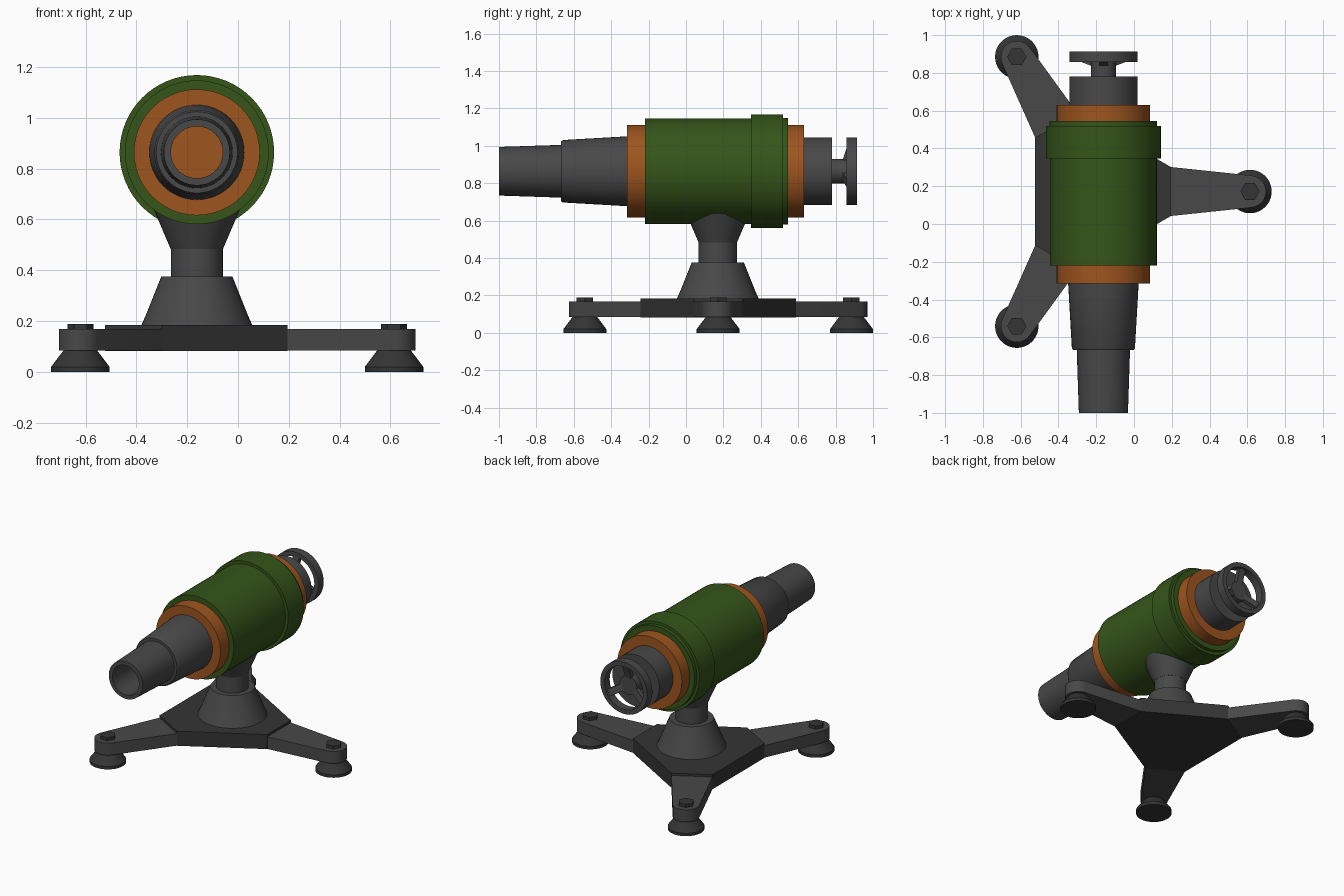
import bpy, bmesh
from math import sin, cos, pi, radians
from mathutils import Matrix, Vector

if "Cube" in bpy.data.objects:
    bpy.data.objects.remove(bpy.data.objects["Cube"])


def material(name, r, g, b):
    m = bpy.data.materials.new(name)
    m.diffuse_color = (r, g, b, 1)
    m.use_nodes = True
    m.node_tree.nodes["Principled BSDF"].inputs["Base Color"].default_value = m.diffuse_color
    return m


GREY = material("grey_metal", 0.065, 0.065, 0.065)
DARK = material("dark_metal", 0.035, 0.035, 0.035)
GREEN = material("green_paint", 0.035, 0.09, 0.01)
ORANGE = material("orange_paint", 0.34, 0.09, 0.013)


def finish(name, bm, mat, matrix=Matrix(), smooth=True):
    bmesh.ops.recalc_face_normals(bm, faces=bm.faces)
    mesh = bpy.data.meshes.new(name)
    bm.to_mesh(mesh)
    bm.free()
    mesh.transform(matrix)
    mesh.materials.append(mat)
    ob = bpy.data.objects.new(name, mesh)
    bpy.context.collection.objects.link(ob)
    if smooth:
        bpy.ops.object.select_all(action='DESELECT')
        ob.select_set(True)
        bpy.context.view_layer.objects.active = ob
        bpy.ops.object.shade_smooth_by_angle(angle=radians(30))
    return ob


def lathe(name, profile, mat, matrix, n=48, ring=False):
    """Revolve (radius, height) points round z; ring closes the profile."""
    bm = bmesh.new()
    loops = [[bm.verts.new((r * cos(2 * pi * i / n), r * sin(2 * pi * i / n), h))
              for i in range(n)] for r, h in profile]
    pairs = list(zip(loops, loops[1:]))
    if ring:
        pairs.append((loops[-1], loops[0]))
    else:
        bm.faces.new(loops[0])
        bm.faces.new(loops[-1])
    for a, b in pairs:
        for i in range(n):
            j = (i + 1) % n
            bm.faces.new((a[i], a[j], b[j], b[i]))
    return finish(name, bm, mat, matrix)


def prism(name, outline, z0, z1, mat, matrix, smooth=True):
    """Extrude a flat outline from z0 to z1."""
    bm = bmesh.new()
    face = bm.faces.new([bm.verts.new((x, y, z0)) for x, y in outline])
    ext = bmesh.ops.extrude_face_region(bm, geom=[face])
    for v in ext["geom"]:
        if isinstance(v, bmesh.types.BMVert):
            v.co.z = z1
    return finish(name, bm, mat, matrix, smooth)


# Barrel axis: local z runs along world +y
AXIS = Matrix.Translation((-0.162, 0, 0.864)) @ Matrix.Rotation(-pi / 2, 4, 'X')

lathe("barrel", [(.102, -.31), (.102, -1), (.13, -1), (.141, -.668), (.16, -.668),
                 (.167, -.657), (.187, -.31)], GREY, AXIS, ring=True)
lathe("front_collar", [(.248, -.315), (.248, -.21)], ORANGE, AXIS)
lathe("body_shell", [(.283, -.219), (.283, .348), (.304, .348), (.304, .519),
                     (.285, .519), (.285, .545)], GREEN, AXIS, n=64)
lathe("rear_collar", [(.248, .54), (.248, .631)], ORANGE, AXIS)
lathe("rear_housing", [(.18, .625), (.18, .781)], GREY, AXIS)

# Handwheel with hub and three slanted spokes
lathe("handwheel_hub", [(.066, .775), (.066, .865)], GREY, AXIS, n=32)
lathe("handwheel_rim", [(.148, .857), (.18, .857), (.18, .914), (.148, .914)],
      GREY, AXIS, ring=True)
for k in range(3):
    # profile in (radius, along axis), stood upright then turned round the axis
    spoke = [(.05, .834), (.05, .865), (.155, .9), (.155, .868), (.12, .857)]
    turn = (AXIS @ Matrix.Rotation(-pi / 2 + k * 2 * pi / 3, 4, 'Z')
            @ Matrix.Rotation(pi / 2, 4, 'X'))
    prism(f"handwheel_spoke_{k + 1}", spoke, -.024, .024, GREY, turn, False)

# Pedestal
POST = Matrix.Translation((-0.162, .17, 0))
lathe("pedestal_cone", [(.22, .18), (.2, .225), (.14, .375)], GREY, POST)
lathe("pedestal_column", [(.102, .37), (.102, .49)], GREY, POST)
lathe("pedestal_saddle", [(.103, .484), (.174, .65)], GREY, POST)

# Tripod base plate
CENTRE = Matrix.Translation((-0.209, .172, 0))
plate = []
for k in range(3):
    rot = Matrix.Rotation(k * 2 * pi / 3, 2)
    plate += [rot @ Vector((.404, -.13)), rot @ Vector((.404, .13))]
prism("base_plate", plate, .083, .184, DARK, CENTRE, False)

# Legs, feet and bolts
REACH = .823
leg = [(.39, .131)]
for i in range(13):
    a = radians(84 - 14 * i)
    leg.append((REACH + .085 * cos(a), .085 * sin(a)))
leg.append((.39, -.131))
for k in range(3):
    arm = CENTRE @ Matrix.Rotation(k * 2 * pi / 3, 4, 'Z')
    tip = arm @ Matrix.Translation((REACH, 0, 0))
    prism(f"leg_{k + 1}", leg, .084, .168, GREY, arm)
    lathe(f"foot_{k + 1}", [(.115, 0), (.115, .02), (.062, .09)], DARK, tip, n=40)
    hexagon = [(.051 * cos(i * pi / 3), .051 * sin(i * pi / 3)) for i in range(6)]
    prism(f"bolt_{k + 1}", hexagon, .16, .189, DARK, tip, False)
